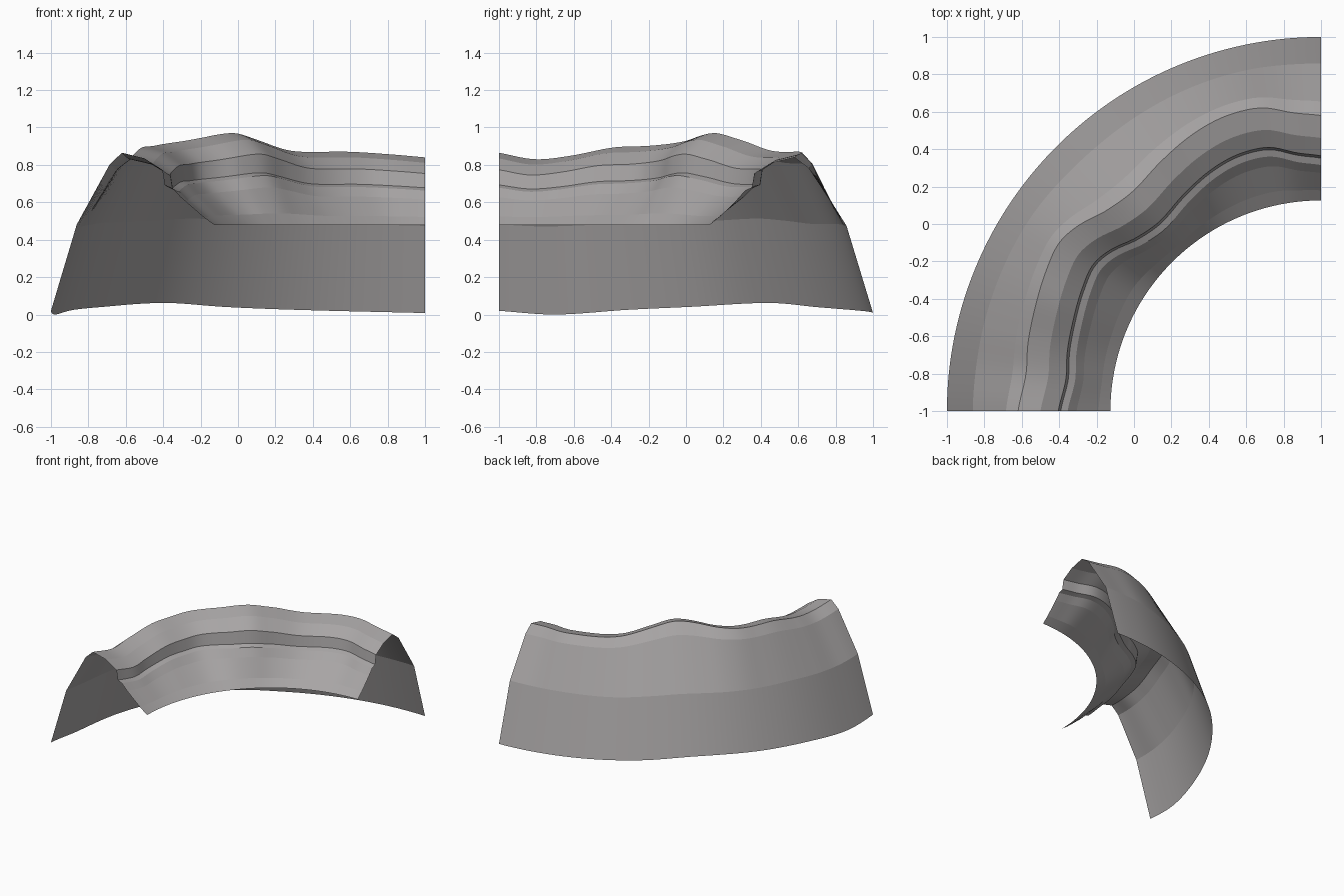
import bpy, bmesh, math

if "Cube" in bpy.data.objects:
    bpy.data.objects.remove(bpy.data.objects["Cube"])

SEGMENTS = 72

# Waves along the quarter arc: (angle in degrees, value)
CREST_RADIUS = [(0, 1.62), (7, 1.59), (13, 1.608), (20, 1.626), (27, 1.65), (32.7, 1.664),
                (37.3, 1.634), (43, 1.571), (49.7, 1.547), (57.6, 1.587), (64.5, 1.628),
                (70.6, 1.654), (76, 1.659), (79.5, 1.648), (84.6, 1.602), (90, 1.58)]
CREST_HEIGHT = [(0, .865), (7, .83), (14, .85), (22, .893), (29, .902), (37, .925), (48, .97),
                (55, .935), (64, .875), (76, .87), (84, .855), (90, .84)]
BASE_HEIGHT = [(0, .02), (8.6, 0), (20, .025), (30, .04), (46, .062), (58, .04),
               (70, .025), (90, .008)]

# Cross-section, outside to inside: (radius, z, radial wave weight, height wave weight)
PROFILE = [(1.86, .48, .1, .3), (1.67, .80, .75, .85), (1.60, .86, 1, 1),
           (1.48, .83, 1, .95), (1.385, .77, 1, .8), (1.372, .69, 1, .62),
           (1.335, .675, 1, .62), (1.29, .625, .85, .5), (1.185, .525, .25, .15),
           (1.126, .478, 0, 0)]


def curve(table, a):
    """Smooth interpolation through a table of (angle, value)."""
    def slope(k):
        lo, hi = table[max(k - 1, 0)], table[min(k + 1, len(table) - 1)]
        return (hi[1] - lo[1]) / (hi[0] - lo[0])
    for k in range(len(table) - 1):
        (a0, v0), (a1, v1) = table[k], table[k + 1]
        if a <= a1:
            break
    h = a1 - a0
    t = (a - a0) / h
    return ((2 * t**3 - 3 * t**2 + 1) * v0 + (t**3 - 2 * t**2 + t) * h * slope(k)
            + (3 * t**2 - 2 * t**3) * v1 + (t**3 - t**2) * h * slope(k + 1))


# Sweep the wavy ridge profile around the corner at (1, -1)
bm = bmesh.new()
rows = []
for i in range(SEGMENTS + 1):
    deg = 90 * i / SEGMENTS
    ang = math.radians(deg)
    dr = curve(CREST_RADIUS, deg) - 1.60
    dz = curve(CREST_HEIGHT, deg) - .86
    section = [(2.0, max(0, curve(BASE_HEIGHT, deg)))]
    section += [(r + wr * dr, z + wz * dz) for r, z, wr, wz in PROFILE]
    rows.append([bm.verts.new((1 - r * math.cos(ang), -1 + r * math.sin(ang), z))
                 for r, z in section])

for a, b in zip(rows, rows[1:]):
    for j in range(len(a) - 1):
        face = bm.faces.new((a[j], b[j], b[j + 1], a[j + 1]))
        face.smooth = True

# Keep the lengthwise creases crisp, smooth along the sweep
for a, b in zip(rows, rows[1:]):
    for va, vb in zip(a, b):
        bm.edges.get((va, vb)).smooth = False

bm.normal_update()
if sum(f.normal.z for f in bm.faces) < 0:
    bmesh.ops.reverse_faces(bm, faces=bm.faces[:])

mesh = bpy.data.meshes.new("curved_ridge")
bm.to_mesh(mesh)
bm.free()
ridge = bpy.data.objects.new("curved_ridge", mesh)
bpy.context.collection.objects.link(ridge)

# Dark warm grey ground
ground = bpy.data.materials.new("dark_earth")
ground.diffuse_color = (.39, .375, .375, 1)
ground.use_nodes = True
ground.node_tree.nodes["Principled BSDF"].inputs["Base Color"].default_value = ground.diffuse_color
mesh.materials.append(ground)
